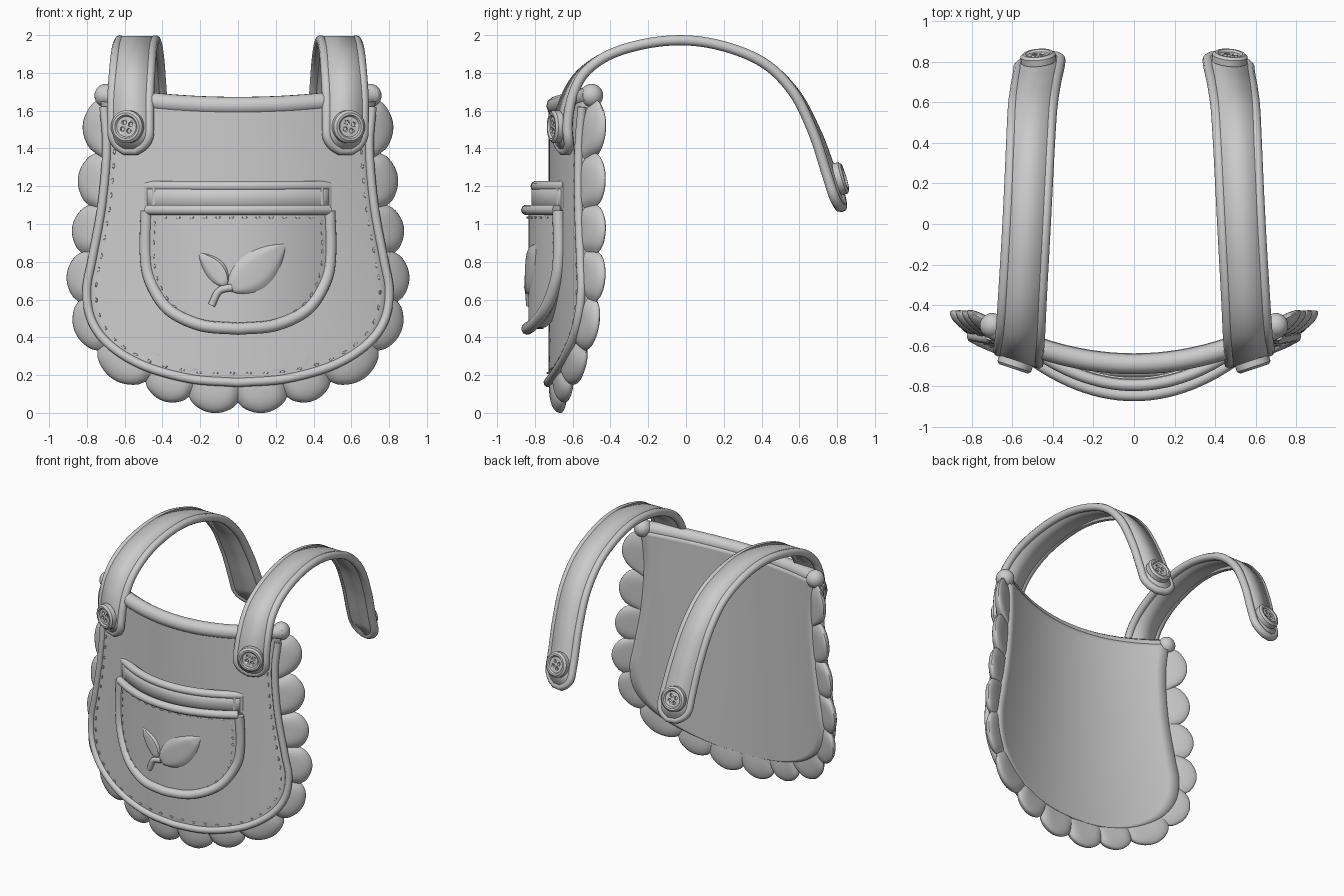
import bpy, bmesh, math
from mathutils import Vector, Matrix

if "Cube" in bpy.data.objects:
    bpy.data.objects.remove(bpy.data.objects["Cube"])

grey = bpy.data.materials.new("soft_grey")
grey.use_nodes = True
COLOR = (0.6, 0.6, 0.6, 1)
grey.diffuse_color = COLOR
grey.node_tree.nodes["Principled BSDF"].inputs["Base Color"].default_value = COLOR


def finish(name, mesh):
    obj = bpy.data.objects.new(name, mesh)
    bpy.context.collection.objects.link(obj)
    mesh.materials.clear()
    mesh.materials.append(grey)
    bpy.ops.object.select_all(action='DESELECT')
    obj.select_set(True)
    bpy.context.view_layer.objects.active = obj
    bpy.ops.object.shade_smooth_by_angle(angle=math.radians(40))
    return obj


def from_bm(name, bm):
    bmesh.ops.recalc_face_normals(bm, faces=bm.faces)
    mesh = bpy.data.meshes.new(name)
    bm.to_mesh(mesh)
    bm.free()
    return finish(name, mesh)


def grid(name, rows):
    """Quad surface through rows of points."""
    bm = bmesh.new()
    verts = [[bm.verts.new(q) for q in row] for row in rows]
    for a, b in zip(verts, verts[1:]):
        for i in range(len(a) - 1):
            bm.faces.new((a[i], a[i + 1], b[i + 1], b[i]))
    return from_bm(name, bm)


def thicken(obj, thickness):
    mod = obj.modifiers.new("thickness", 'SOLIDIFY')
    mod.thickness = thickness
    mod.offset = 0


def smooth_path(points, steps=8):
    """Catmull-Rom curve through the points."""
    p = [Vector(q) for q in points]
    p = [2 * p[0] - p[1]] + p + [2 * p[-1] - p[-2]]
    out = []
    for a, b, c, d in zip(p, p[1:], p[2:], p[3:]):
        for i in range(steps):
            t = i / steps
            out.append(0.5 * (2 * b + (c - a) * t + (2 * a - 5 * b + 4 * c - d) * t * t
                              + (3 * b - a - 3 * c + d) * t ** 3))
    return out + [p[-2]]


def tube(name, points, radius, cyclic=False):
    curve = bpy.data.curves.new(name, 'CURVE')
    curve.dimensions = '3D'
    curve.bevel_depth = radius
    curve.bevel_resolution = 3
    curve.use_fill_caps = True
    spline = curve.splines.new('POLY')
    spline.points.add(len(points) - 1)
    for sp, q in zip(spline.points, points):
        sp.co = (*q, 1)
    spline.use_cyclic_u = cyclic
    temp = bpy.data.objects.new(name + "_path", curve)
    bpy.context.collection.objects.link(temp)
    dg = bpy.context.evaluated_depsgraph_get()
    mesh = bpy.data.meshes.new_from_object(temp.evaluated_get(dg))
    bpy.data.objects.remove(temp)
    finish(name, mesh)


def sheet(name, half, depth, thickness, sag=lambda x, z: 0, cols=24):
    """Curved cloth filling a mirrored half outline."""
    rows = []
    for x, z in half:
        xs = [max(x, 0.004) * (2 * i / cols - 1) for i in range(cols + 1)]
        rows.append([(px, depth(px, z), z + sag(px, z)) for px in xs])
    thicken(grid(name, rows), thickness)


def mirrored(half):
    return [(-x, z) for x, z in half] + [(x, z) for x, z in reversed(half[:-1])]


def stitches(name, path, spacing):
    """Short thread dashes spaced along a path."""
    bm = bmesh.new()
    run = 0
    for a, b in zip(path, path[1:]):
        run += (b - a).length
        if run > spacing:
            run = 0
            rot = (b - a).to_track_quat('X', 'Y').to_matrix().to_4x4()
            m = Matrix.Translation(a) @ rot @ Matrix.Diagonal((0.016, 0.007, 0.007, 1))
            bmesh.ops.create_icosphere(bm, subdivisions=1, radius=1, matrix=m)
    from_bm(name, bm)


# Bib panel
def bib_y(x, z):
    return -0.69 + (0.22 + 0.085 * z) * x * x


def bib_sag(x, z):
    return 0.11 * x * x * min(1, max(0, (z - 1.2) / 0.4))


bib = smooth_path([(0.71, 1.62), (0.695, 1.4), (0.72, 1.1), (0.77, 0.82), (0.80, 0.65), (0.775, 0.49),
                   (0.68, 0.36), (0.5, 0.25), (0.25, 0.18), (0, 0.16)])
sheet("bib_panel", bib, lambda x, z: bib_y(x, z) + 0.008, 0.09, bib_sag)
edge = [Vector((x, bib_y(x, z) - 0.04, z)) for x, z in mirrored(bib)]
tube("bib_piping", edge, 0.024)
inner = [Vector((p.x * 0.94, bib_y(p.x * 0.94, p.z) - 0.042, p.z + 0.05 * (1 - abs(p.x)))) for p in edge if p.z < 1.4]
stitches("bib_stitches", inner, 0.065)

# Scalloped border: one puffed band whose outer edge bulges between notches
NOTCHES = [(0, 0.055), (0.26, 0.085), (0.49, 0.165), (0.745, 0.33), (0.845, 0.59), (0.83, 0.85),
           (0.79, 1.10), (0.755, 1.375), (0.735, 1.66)]
RINGS = [0, 0.25, 0.45, 0.6, 0.72, 0.82, 0.9, 0.95, 0.985, 1]
STEPS = 14
for side in (-1, 1):
    rows = []
    for a, b in zip(NOTCHES, NOTCHES[1:]):
        a, b = Vector(a), Vector(b)
        out = Vector(((b - a).y, -(b - a).x)) * 0.27
        for i in range(STEPS + 1):
            u = i / STEPS
            chord = a.lerp(b, u)
            rim_point = chord + out * math.sin(math.pi * u) ** 0.65
            root = Vector((chord.x * 0.82, 0.9 + (chord.y - 0.9) * 0.82))
            row = []
            for face in (-1, 1):
                for t in (RINGS if face < 0 else RINGS[-2::-1]):
                    q = root.lerp(rim_point, t)
                    pinch = 1 - 0.6 * t * abs(2 * u - 1) ** 5
                    puff = (0.06 if face < 0 else 0.036) * (1 - t ** 4) ** 0.5 * pinch
                    y = bib_y(q.x, q.y) + 0.022 + face * puff
                    if face > 0:
                        y -= 0.014 * (1 - t) ** 2
                    row.append((q.x * side, y, q.y))
            rows.append(row)
    grid("scallop_border_" + ("left" if side > 0 else "right"), rows)

# Rolled top hem with bulged ends
hem = [Vector((x, bib_y(x, 1.62), 1.625 + 0.11 * x * x)) for x in [i * 0.04 - 0.72 for i in range(37)]]
tube("top_hem", hem, 0.05)
for side, label in ((-1, "right"), (1, "left")):
    bm = bmesh.new()
    at = Matrix.Translation((0.7 * side, bib_y(0.7, 1.62) + 0.015, 1.68)) @ Matrix.Rotation(0.45 * side, 4, 'Z')
    bmesh.ops.create_uvsphere(bm, u_segments=20, v_segments=14, radius=1,
                              matrix=at @ Matrix.Diagonal((0.06, 0.062, 0.062, 1)))
    from_bm("hem_end_" + label, bm)


# Pocket
def pocket_y(x):
    return -0.84 + 0.7 * x * x


pocket = smooth_path([(0.485, 1.07), (0.49, 0.85), (0.465, 0.7), (0.37, 0.55), (0.2, 0.465), (0, 0.445)])
sheet("pocket_pouch", pocket, lambda x, z: pocket_y(x) + 0.045, 0.08)
rim = [Vector((x, pocket_y(x), z)) for x, z in mirrored(pocket)]
tube("pocket_piping", rim, 0.032)
xs = [i * 0.04 - 0.48 for i in range(25)]
tube("pocket_rim", [Vector((x, pocket_y(x) - 0.005, 1.075)) for x in xs], 0.028)
sheet("pocket_band", [(0.48, 1.2), (0.48, 1.14), (0.48, 1.07)], lambda x, z: pocket_y(x) + 0.05, 0.055)
tube("pocket_band_hem", [Vector((x, pocket_y(x) + 0.045, 1.2)) for x in xs], 0.028)
for side in (-1, 1):
    for x in (0.44, 0.48):
        tube("band_side_seam", [Vector((x * side, pocket_y(x) + 0.035, z)) for z in (1.08, 1.2)], 0.018)
inset = [Vector((p.x * 0.91, pocket_y(p.x * 0.91), 1.03 + (p.z - 1.07) * 0.9)) for p in rim]
stitches("pocket_stitches", inset, 0.05)
stitches("pocket_rim_stitches", [Vector((x * 0.88, pocket_y(x * 0.88), 1.035)) for x in xs], 0.05)


# Leaf motif: puffy shapes set on the pocket
def leaf(name, base, tip, width):
    base, tip = Vector(base), Vector(tip)
    axis = tip - base
    across = Vector((-axis.y, axis.x)).normalized()
    rows, n, m = [], 16, 8
    for i in range(n + 1):
        t = i / n
        w = width * max(0.03, math.sin(math.pi * t ** 0.85)) ** 0.75
        mid = base + axis * t - across * 0.01 * math.sin(math.pi * t)
        row = []
        for j in range(m + 1):
            s = 2 * j / m - 1
            q = mid + across * w * s
            puff = 0.02 * (1 - s ** 4) ** 0.5 * min(1, w / width * 2)
            row.append((q.x, pocket_y(q.x) + 0.006 - puff, q.y))
        rows.append(row)
    grid(name, rows)


leaf("large_leaf", (-0.05, 0.65), (0.25, 0.89), 0.1)
leaf("small_leaf", (-0.06, 0.67), (-0.205, 0.845), 0.056)
stem = smooth_path([(-0.03, 0.665), (-0.1, 0.645), (-0.14, 0.57)], 6)
tube("leaf_stem", [Vector((x, pocket_y(x), z)) for x, z in stem], 0.02)


# Buttons: lathed disc with four holes
def button(name, place, normal):
    bm = bmesh.new()
    profile = [(0, 0.034), (0.054, 0.034), (0.062, 0.044), (0.074, 0.044), (0.087, 0.032), (0.087, 0), (0, 0)]
    ring = [bm.verts.new((r, 0, h)) for r, h in profile]
    bmesh.ops.spin(bm, geom=ring + [bm.edges.new(e) for e in zip(ring, ring[1:])], cent=(0, 0, 0),
                   axis=(0, 0, 1), angle=2 * math.pi, steps=32)
    bmesh.ops.remove_doubles(bm, verts=bm.verts, dist=0.0005)
    obj = from_bm(name, bm)
    holes = bmesh.new()
    for k in range(4):
        a = math.pi * k / 2 + 0.5
        at = Matrix.Translation((0.026 * math.cos(a), 0.026 * math.sin(a), 0.035))
        bmesh.ops.create_cone(holes, cap_ends=True, segments=12, radius1=0.012, radius2=0.012, depth=0.04, matrix=at)
    cutter = from_bm(name + "_cutter", holes)
    mod = obj.modifiers.new("holes", 'BOOLEAN')
    mod.operation = 'DIFFERENCE'
    mod.object = cutter
    dg = bpy.context.evaluated_depsgraph_get()
    mesh = bpy.data.meshes.new_from_object(obj.evaluated_get(dg))
    obj.modifiers.clear()
    obj.data = mesh
    bpy.data.objects.remove(cutter)
    obj.matrix_world = Matrix.Translation(place) @ Vector(normal).to_track_quat('Z', 'Y').to_matrix().to_4x4()


# Shoulder straps with rolled edges and rounded ends
for side, label in ((-1, "right"), (1, "left")):
    path = smooth_path([(0.568, -0.64, 1.39), (0.568, -0.655, 1.5), (0.568, -0.62, 1.67), (0.56, -0.535, 1.81),
                        (0.55, -0.36, 1.915), (0.535, -0.1, 1.97), (0.522, 0.15, 1.953), (0.51, 0.4, 1.86),
                        (0.5, 0.57, 1.7), (0.485, 0.68, 1.49), (0.47, 0.755, 1.28), (0.463, 0.82, 1.09)], 10)
    rows, n = [], len(path) - 1
    length = sum((b - a).length for a, b in zip(path, path[1:]))
    s = 0
    for i, p in enumerate(path):
        s += (p - path[i - 1]).length if i else 0
        d = min(s, length - s, 0.1)
        t = i / n
        w = max(0.03, (0.105 - 0.012 * math.sin(math.pi * t)) * (1 - (1 - d / 0.1) ** 2) ** 0.5)
        skew = 0.4 * max(0, 1 - t * 3) - 0.2 * max(0, t * 3 - 2)
        across = Vector((1, skew, 0)).normalized() * w
        rows.append([Vector((q.x * side, q.y, q.z)) for q in (p - across, p + across)])
    thicken(grid("strap_" + label, rows), 0.046)
    tube("strap_edge_" + label, [r[0] for r in rows] + [r[1] for r in reversed(rows)], 0.027, True)
    button("front_button_" + label, (0.58 * side, -0.672, 1.515), (0.33 * side, -1, 0.0))
    button("back_button_" + label, (0.47 * side, 0.8, 1.235), (0.1 * side, 1, 0.3))
